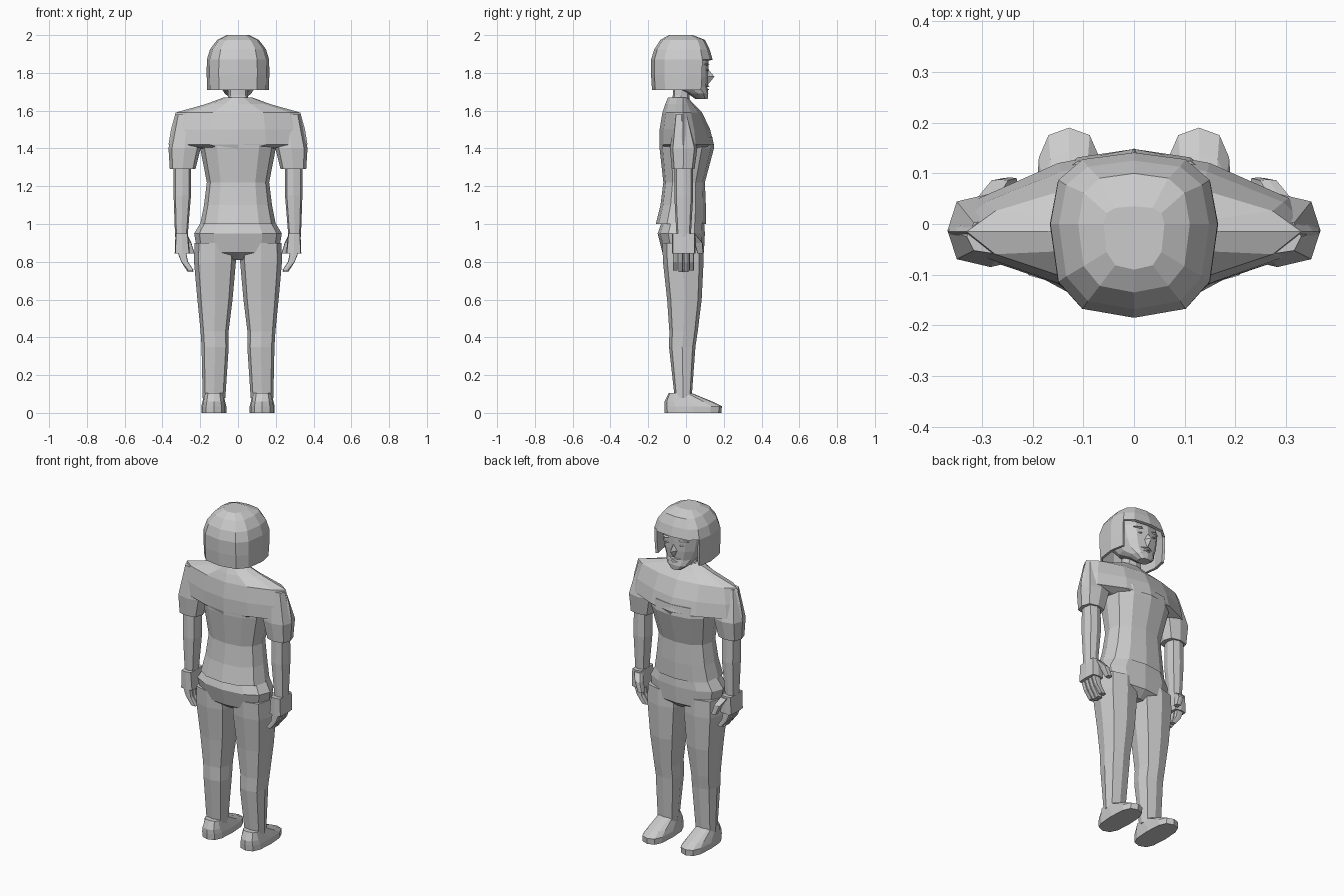
import bpy, bmesh
from math import sin, cos, tau, copysign
from mathutils import Matrix, Vector

cube = bpy.data.objects.get("Cube")
if cube:
    bpy.data.objects.remove(cube, do_unlink=True)

SHADE = (.6, .6, .6, 1)
grey = bpy.data.materials.new("plain grey")
grey.use_nodes = True
grey.diffuse_color = SHADE
grey.node_tree.nodes["Principled BSDF"].inputs["Base Color"].default_value = SHADE

# Powers that bend a circle into other outlines
BOXY, SQUARISH, OVAL, DIAMOND = .3, .7, .85, 1.3


def finish(name, bm, mirror):
    bmesh.ops.recalc_face_normals(bm, faces=bm.faces)
    mesh = bpy.data.meshes.new(name)
    bm.to_mesh(mesh)
    bm.free()
    mesh.materials.append(grey)
    part = bpy.data.objects.new(name, mesh)
    bpy.context.collection.objects.link(part)
    if mirror:
        part.modifiers.new("other side", 'MIRROR')
    return part


def bend(value, power):
    return copysign(abs(value) ** power, value) if abs(value) > .001 else 0


def ring(height, width, front, back, x=0, middle=None):
    """One level of a loft; width is measured from x to the side."""
    if middle is None:
        middle = (front + back) / 2

    def place(across, along):
        depth = front - middle if along > 0 else middle - back
        return Vector((x + across * width, middle + along * depth, height))
    return place


def loft(name, rings, sides=8, power=SQUARISH, mirror=False, base=True, drop=None):
    bm = bmesh.new()
    angles = [tau * i / sides for i in range(sides)]
    loops = [[bm.verts.new(place(bend(sin(a), power), bend(cos(a), power)))
              for a in angles] for place in rings]
    for low, high in zip(loops, loops[1:]):
        for i in range(sides):
            bm.faces.new((low[i - 1], low[i], high[i], high[i - 1]))
    bm.faces.new(loops[-1])
    if base:
        bm.faces.new(loops[0])
    if drop:
        gone = [f for f in bm.faces if drop(f.calc_center_median())]
        bmesh.ops.delete(bm, geom=gone, context='FACES')
    return finish(name, bm, mirror)


def gem(name, centre, size, mirror=False):
    """Small octahedron for a facial feature."""
    bm = bmesh.new()
    bmesh.ops.create_uvsphere(bm, u_segments=4, v_segments=2, radius=1,
                              matrix=Matrix.LocRotScale(Vector(centre), None, Vector(size)))
    return finish(name, bm, mirror)


# Shirt trunk, open over the trousers
loft("shirt_trunk", [
    ring(height=1, width=.2, front=.105, back=-.16),
    ring(height=1.1, width=.18, front=.105, back=-.135),
    ring(height=1.22, width=.165, front=.1, back=-.12),
    ring(height=1.4, width=.2, front=.148, back=-.14),
    ring(height=1.46, width=.2, front=.14, back=-.14),
], sides=12, power=OVAL, base=False)

# Shoulders sloping up to the collar
loft("shirt_shoulders", [
    ring(height=1.4, width=.2, front=.148, back=-.14, middle=-.015),
    ring(height=1.42, width=.368, front=.148, back=-.14, middle=-.015),
    ring(height=1.5, width=.355, front=.128, back=-.14, middle=-.015),
    ring(height=1.59, width=.33, front=.085, back=-.125, middle=-.015),
    ring(height=1.635, width=.17, front=.04, back=-.11, middle=-.015),
    ring(height=1.67, width=.075, front=.01, back=-.095, middle=-.015),
], sides=12, power=DIAMOND)

# Sleeves
loft("sleeve", [
    ring(height=1.29, width=.068, front=.045, back=-.075, x=.293),
    ring(height=1.4, width=.085, front=.06, back=-.085, x=.283),
    ring(height=1.58, width=.065, front=.01, back=-.06, x=.265),
], mirror=True)

# Bare arms
loft("arm", [
    ring(height=.93, width=.033, front=.025, back=-.05, x=.3),
    ring(height=1.15, width=.046, front=.038, back=-.062, x=.295),
    ring(height=1.34, width=.045, front=.035, back=-.06, x=.295),
], mirror=True)

# Hand with curled fingers and thumb
loft("palm", [
    ring(height=.845, width=.04, front=.05, back=-.075, x=.295),
    ring(height=.95, width=.033, front=.05, back=-.075, x=.298),
], power=BOXY, mirror=True)
for finger in range(4):
    back = -.07 + finger * .029
    tip = .745 if finger in (1, 2) else .755
    loft("finger", [
        ring(height=tip, width=.015, front=back + .025, back=back, x=.25),
        ring(height=.8, width=.018, front=back + .025, back=back, x=.283),
        ring(height=.86, width=.024, front=back + .025, back=back, x=.3),
    ], power=BOXY, mirror=True)
loft("thumb", [
    ring(height=.845, width=.015, front=.092, back=.06, x=.245),
    ring(height=.9, width=.018, front=.088, back=.045, x=.265),
    ring(height=.94, width=.022, front=.055, back=.02, x=.288),
], power=BOXY, mirror=True)

# Trousers: hips and tapering legs
loft("hips", [
    ring(height=.81, width=.06, front=.05, back=-.07),
    ring(height=.85, width=.215, front=.095, back=-.125),
    ring(height=.95, width=.232, front=.1, back=-.15),
    ring(height=1.02, width=.19, front=.095, back=-.125),
], sides=12, power=OVAL)
loft("leg", [
    ring(height=.08, width=.06, front=.03, back=-.06, x=.127),
    ring(height=.35, width=.072, front=.05, back=-.09, x=.121),
    ring(height=.43, width=.074, front=.062, back=-.088, x=.124),
    ring(height=.6, width=.093, front=.083, back=-.1, x=.122),
    ring(height=.8, width=.111, front=.093, back=-.122, x=.122),
    ring(height=.9, width=.108, front=.09, back=-.125, x=.122),
], mirror=True)

# Shoes
loft("shoe", [
    ring(height=0, width=.066, front=.187, back=-.113, x=.128),
    ring(height=.035, width=.066, front=.19, back=-.115, x=.128),
    ring(height=.06, width=.06, front=.14, back=-.114, x=.128),
    ring(height=.105, width=.05, front=.03, back=-.092, x=.128),
], sides=12, power=SQUARISH, mirror=True)

# Neck and head
loft("neck", [
    ring(height=1.62, width=.065, front=.02, back=-.08),
    ring(height=1.68, width=.052, front=.018, back=-.07),
    ring(height=1.78, width=.052, front=.025, back=-.07),
])
loft("head", [
    ring(height=1.662, width=.035, front=.115, back=.05),
    ring(height=1.69, width=.07, front=.118, back=.01),
    ring(height=1.725, width=.092, front=.112, back=-.07),
    ring(height=1.78, width=.115, front=.118, back=-.12),
    ring(height=1.86, width=.13, front=.12, back=-.15),
    ring(height=1.91, width=.12, front=.1, back=-.14),
    ring(height=1.95, width=.09, front=.08, back=-.1),
], sides=12, power=OVAL)

# Bobbed hair shell, cut open around the face
hair = loft("hair", [
    ring(height=1.71, width=.163, front=.13, back=-.18, middle=0),
    ring(height=1.79, width=.166, front=.138, back=-.185, middle=0),
    ring(height=1.87, width=.165, front=.141, back=-.185, middle=0),
    ring(height=1.925, width=.148, front=.125, back=-.168, middle=0),
    ring(height=1.975, width=.11, front=.1, back=-.135, middle=0),
    ring(height=2, width=.06, front=.035, back=-.09, middle=0),
], sides=12, base=False, drop=lambda c: c.y > .08 and c.z < 1.87)
shell = hair.modifiers.new("thickness", 'SOLIDIFY')
shell.thickness = .015
shell.offset = -1

# Facial features
gem("nose", centre=(0, .11, 1.78), size=(.022, .04, .05))
gem("brow", centre=(.05, .1, 1.845), size=(.04, .025, .01), mirror=True)
gem("eye", centre=(.045, .1, 1.815), size=(.025, .02, .01), mirror=True)
gem("upper_lip", centre=(0, .105, 1.73), size=(.04, .022, .009))
gem("lower_lip", centre=(0, .105, 1.712), size=(.032, .02, .009))
